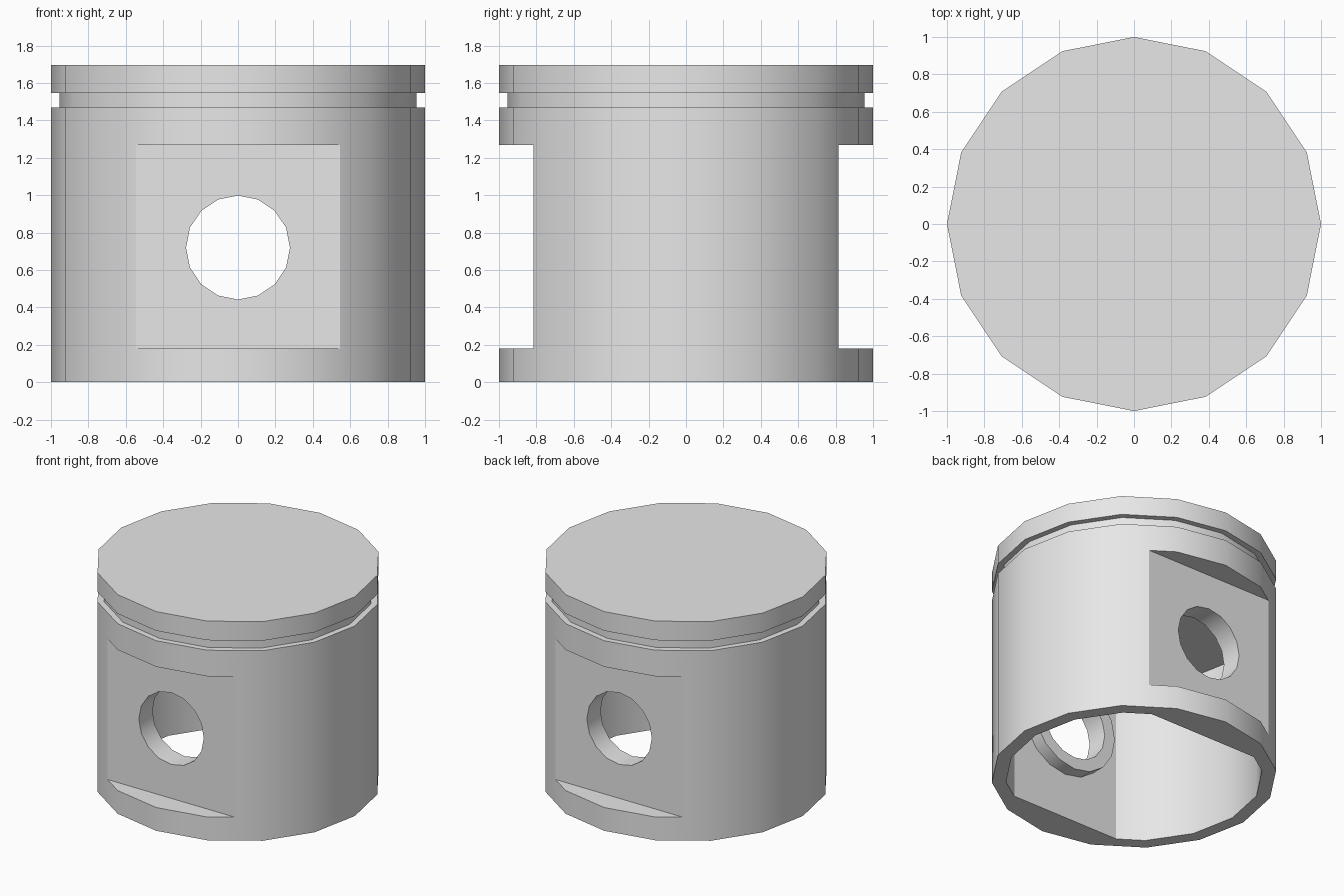
import bpy, bmesh, math
from mathutils import Matrix, Vector

if "Cube" in bpy.data.objects:
    bpy.data.objects.remove(bpy.data.objects["Cube"], do_unlink=True)

SIDES = 16
PIN_Z = 0.72       # height of the pin axis
CAVITY_TOP = 1.27  # underside of the crown
INNER_FLAT = 0.75  # flat inner walls behind the recesses

metal = bpy.data.materials.new("light grey metal")
metal.use_nodes = True
metal.diffuse_color = (0.8, 0.8, 0.8, 1)
metal.node_tree.nodes["Principled BSDF"].inputs["Base Color"].default_value = (0.8, 0.8, 0.8, 1)


def make_object(name, bm):
    bmesh.ops.recalc_face_normals(bm, faces=bm.faces)
    mesh = bpy.data.meshes.new(name)
    bm.to_mesh(mesh)
    bm.free()
    mesh.materials.append(metal)
    obj = bpy.data.objects.new(name, mesh)
    bpy.context.collection.objects.link(obj)
    return obj


def lathe(name, profile):
    """Closed solid of revolution with flat caps at both ends."""
    bm = bmesh.new()
    angles = [math.tau * i / SIDES for i in range(SIDES)]
    rings = [[bm.verts.new((r * math.cos(a), r * math.sin(a), z)) for a in angles]
             for r, z in profile]
    for low, high in zip(rings, rings[1:]):
        for i in range(SIDES):
            j = (i + 1) % SIDES
            bm.faces.new((low[i], low[j], high[j], high[i]))
    bm.faces.new(rings[0])
    bm.faces.new(rings[-1])
    return make_object(name, bm)


def pin_cylinder(name, radius, y0, y1):
    """Cylinder lying along y at pin height."""
    obj = lathe(name, [(radius, y0), (radius, y1)])
    # local z becomes y
    obj.data.transform(Matrix.Translation((0, 0, PIN_Z)) @ Matrix.Rotation(-math.pi / 2, 4, 'X'))
    return obj


def box(name, low, high):
    low, high = Vector(low), Vector(high)
    bm = bmesh.new()
    bmesh.ops.create_cube(bm, size=1)
    bmesh.ops.scale(bm, vec=high - low, verts=bm.verts)
    bmesh.ops.translate(bm, vec=(low + high) / 2, verts=bm.verts)
    return make_object(name, bm)


def combine(target, tool, operation):
    """Apply a boolean and discard the tool."""
    tool.hide_render = True
    mod = target.modifiers.new(operation.lower(), 'BOOLEAN')
    mod.operation = operation
    mod.solver = 'EXACT'
    mod.object = tool
    bpy.context.view_layer.objects.active = target
    bpy.ops.object.modifier_apply(modifier=mod.name)
    bpy.data.objects.remove(tool, do_unlink=True)


# Outer body with the ring groove under the crown
piston = lathe("piston_body", [(1, 0), (1, 1.47), (0.955, 1.47), (0.955, 1.547), (1, 1.547), (1, 1.695)])

# Hollow skirt: round cavity with two flat walls
cavity = lathe("cavity_cutter", [(0.9, -0.2), (0.9, CAVITY_TOP)])
combine(cavity, box("cavity_limits", (-2, -INNER_FLAT, -1), (2, INNER_FLAT, 2)), 'INTERSECT')
combine(piston, cavity, 'DIFFERENCE')

# Flat recesses and inner pin bosses, front and back
for side in (-1, 1):
    y0, y1 = sorted((side * 0.815, side * 1.5))
    combine(piston, box("recess_cutter", (-1.2, y0, 0.18), (1.2, y1, 1.268)), 'DIFFERENCE')
    y0, y1 = sorted((side * 0.65, side * 0.78))
    combine(piston, pin_cylinder("pin_boss", 0.37, y0, y1), 'UNION')

# Pin hole through both walls
combine(piston, pin_cylinder("pin_hole_cutter", 0.278, -1.5, 1.5), 'DIFFERENCE')

# Smooth round walls, crisp edges
bpy.ops.object.select_all(action='DESELECT')
piston.select_set(True)
bpy.context.view_layer.objects.active = piston
bpy.ops.object.shade_smooth_by_angle(angle=math.radians(30))
